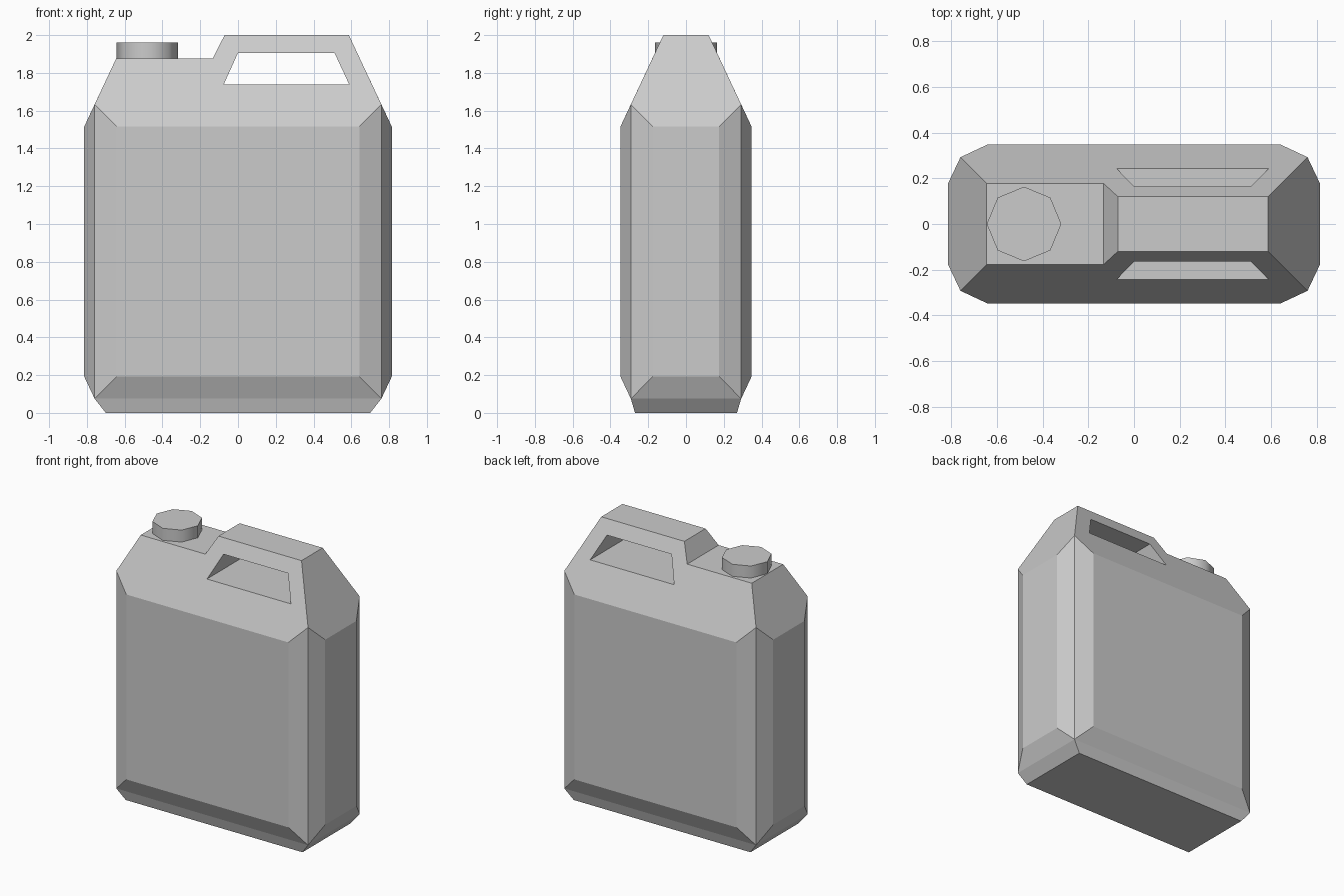
import bpy, bmesh, math

if "Cube" in bpy.data.objects:
    bpy.data.objects.remove(bpy.data.objects["Cube"])


def finish(bm, name):
    """Turn a bmesh into a flat-shaded object."""
    bmesh.ops.recalc_face_normals(bm, faces=bm.faces)
    mesh = bpy.data.meshes.new(name)
    bm.to_mesh(mesh)
    bm.free()
    obj = bpy.data.objects.new(name, mesh)
    bpy.context.collection.objects.link(obj)
    return obj


def prism(name, profile, depth):
    """Extrude an x/z profile symmetrically along y."""
    bm = bmesh.new()
    face = bm.faces.new([bm.verts.new((x, -depth, z)) for x, z in profile])
    ext = bmesh.ops.extrude_face_region(bm, geom=[face])["geom"]
    verts = [v for v in ext if isinstance(v, bmesh.types.BMVert)]
    bmesh.ops.translate(bm, verts=verts, vec=(0, 2 * depth, 0))
    return finish(bm, name)


def cut(target, cutter):
    mod = target.modifiers.new("cut", 'BOOLEAN')
    mod.operation = 'DIFFERENCE'
    mod.solver = 'EXACT'
    mod.object = cutter
    bpy.context.view_layer.objects.active = target
    bpy.ops.object.modifier_apply(modifier=mod.name)
    bpy.data.objects.remove(cutter)


# Can body: convex hull of one quadrant's points mirrored in x and y
quadrant = [
    (0.759, 0.292, 0.075),
    (0.642, 0.347, 0.192), (0.814, 0.176, 0.192),
    (0.642, 0.347, 1.516), (0.814, 0.176, 1.516),
    (0.759, 0.292, 1.633),
    (0.587, 0.120, 2.0),
]
bm = bmesh.new()
for x, y, z in quadrant:
    for sx in (1, -1):
        for sy in (1, -1):
            bm.verts.new((sx * x, sy * y, z))
bmesh.ops.convex_hull(bm, input=bm.verts)
bmesh.ops.dissolve_limit(bm, angle_limit=math.radians(2),
                         verts=bm.verts, edges=bm.edges)

# Foot: extrude the bottom face down and taper it
bottom = min(bm.faces, key=lambda f: f.calc_center_median().z)
ext = bmesh.ops.extrude_face_region(bm, geom=[bottom])["geom"]
for v in ext:
    if isinstance(v, bmesh.types.BMVert):
        v.co = (math.copysign(0.70, v.co.x), math.copysign(0.27, v.co.y), 0)
if bottom.is_valid:
    bmesh.ops.delete(bm, geom=[bottom], context='FACES_ONLY')
body = finish(bm, "can_body")

# Step down to the filler shelf, and the hand hole under the grip
cut(body, prism("shelf_cutter", [(-1, 1.876), (-0.134, 1.876),
                                 (-0.02, 2.1), (-1, 2.1)], 0.6))
cut(body, prism("handle_cutter", [(-0.076, 1.738), (0.589, 1.738),
                                  (0.511, 1.906), (0.0, 1.906)], 0.6))

# Eight-sided screw cap
bpy.ops.mesh.primitive_cylinder_add(vertices=8, radius=0.163, depth=0.086,
                                    location=(-0.481, 0, 1.919))
cap = bpy.context.object
cap.name = "screw_cap"
bpy.ops.object.shade_smooth_by_angle(angle=math.radians(50))
